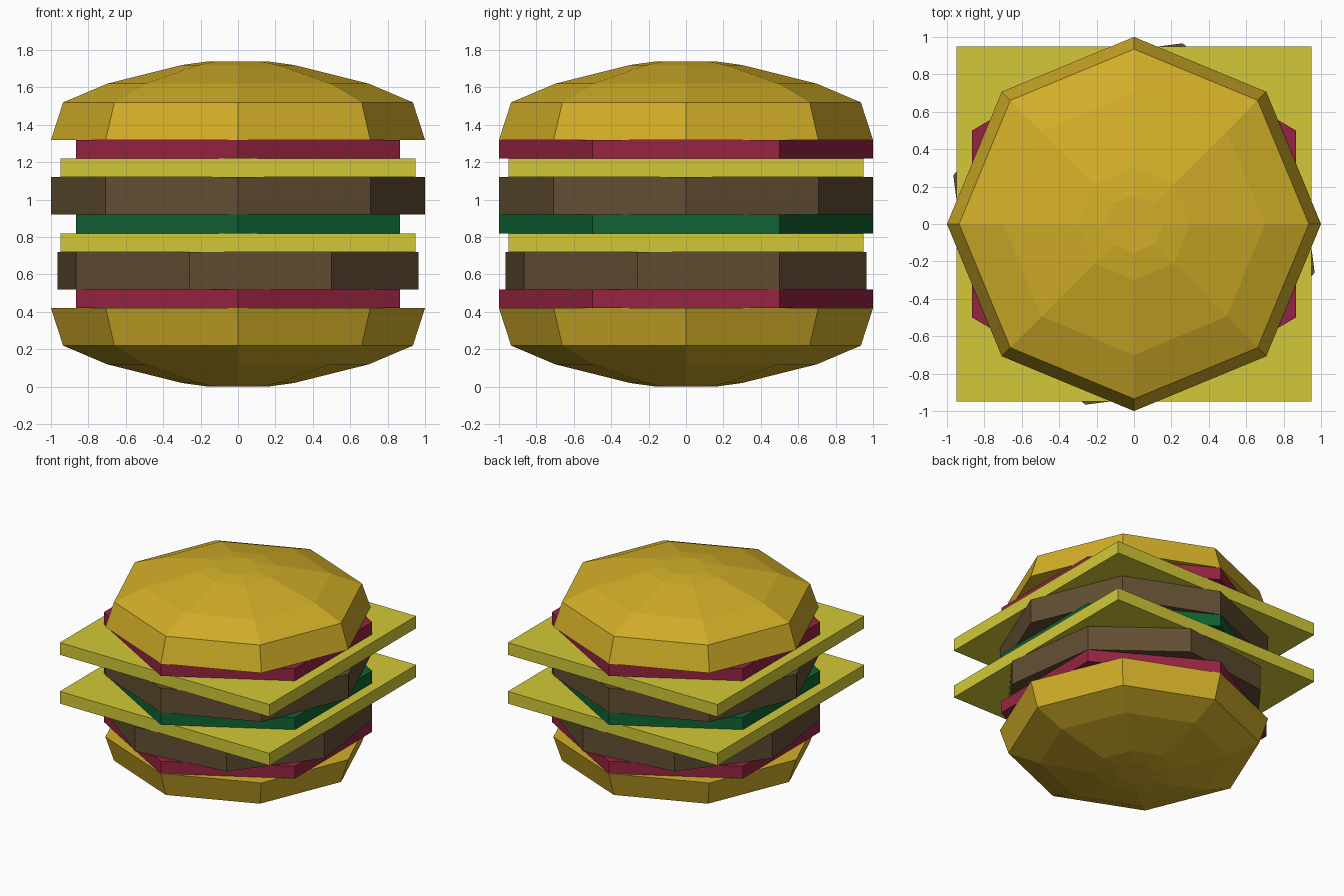
import bpy, bmesh
from math import cos, sin, radians, tau

if "Cube" in bpy.data.objects:
    bpy.data.objects.remove(bpy.data.objects["Cube"])


def material(name, r, g, b):
    lin = lambda c: ((c / 255 + 0.055) / 1.055) ** 2.4
    m = bpy.data.materials.new(name)
    m.diffuse_color = (lin(r), lin(g), lin(b), 1)
    m.use_nodes = True
    m.node_tree.nodes["Principled BSDF"].inputs["Base Color"].default_value = m.diffuse_color
    return m


BUN = material("bun_gold", 210, 174, 40)
CHEESE = material("cheese_yellow", 210, 201, 55)
TOMATO = material("tomato_red", 150, 36, 66)
LETTUCE = material("lettuce_green", 16, 98, 50)
MEAT = material("meat_brown", 98, 78, 50)


def stack(name, mat, sides, turn, profile):
    """Closed faceted solid through (radius, z) rings, listed bottom to top."""
    bm = bmesh.new()
    rings = []
    for r, z in profile:
        angles = [radians(turn) + tau * i / sides for i in range(sides)]
        rings.append([bm.verts.new((r * cos(a), r * sin(a), z)) for a in angles])
    for low, high in zip(rings, rings[1:]):
        for i in range(sides):
            j = (i + 1) % sides
            bm.faces.new((low[i], low[j], high[j], high[i]))
    bm.faces.new(rings[0][::-1])
    bm.faces.new(rings[-1])
    mesh = bpy.data.meshes.new(name)
    bm.to_mesh(mesh)
    bm.free()
    mesh.materials.append(mat)
    ob = bpy.data.objects.new(name, mesh)
    bpy.context.collection.objects.link(ob)
    return ob


# Buns: the same domed profile, upright and flipped
dome = [(1.0, 0.0), (0.935, 0.2), (0.70, 0.3), (0.30, 0.4), (0.155, 0.42)]
stack("top_bun", BUN, 8, 0, [(r, 1.32 + h) for r, h in dome])
stack("bottom_bun", BUN, 8, 0, [(r, 0.42 - h) for r, h in reversed(dome)])

# Fillings: name, material, sides, turn, radius, bottom, thickness
SQUARE = 0.95 * 2 ** 0.5
for name, mat, sides, turn, r, z, t in (
    ("lower_tomato", TOMATO, 6, 30, 1.0, 0.42, 0.1),
    ("lower_patty", MEAT, 8, 30, 1.0, 0.52, 0.2),
    ("lower_cheese", CHEESE, 4, 45, SQUARE, 0.72, 0.1),
    ("lettuce", LETTUCE, 6, 30, 1.0, 0.82, 0.1),
    ("upper_patty", MEAT, 8, 0, 1.0, 0.92, 0.2),
    ("upper_cheese", CHEESE, 4, 45, SQUARE, 1.12, 0.1),
    ("upper_tomato", TOMATO, 6, 30, 1.0, 1.22, 0.1),
):
    stack(name, mat, sides, turn, r and [(r, z), (r, z + t)])
